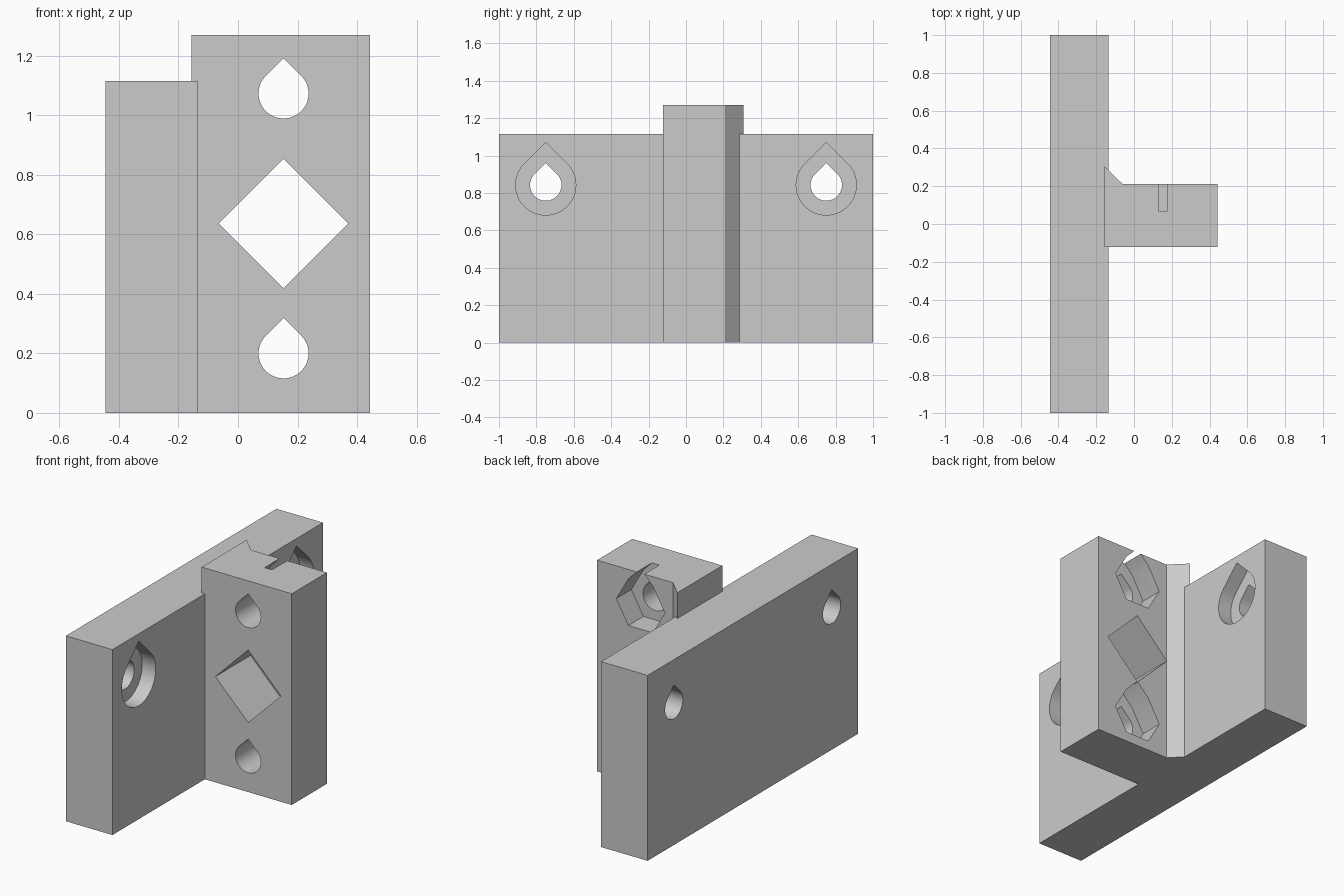
import bpy
import bmesh
from math import sin, cos, radians, sqrt

cube = bpy.data.objects.get("Cube")
if cube:
    bpy.data.objects.remove(cube, do_unlink=True)

grey = bpy.data.materials.new("plain_grey")
grey.use_nodes = True
colour = (0.6, 0.6, 0.6, 1)
grey.diffuse_color = colour
grey.node_tree.nodes["Principled BSDF"].inputs["Base Color"].default_value = colour

PLACE = {
    "x": lambda u, v, w: (w, u, v),
    "y": lambda u, v, w: (u, w, v),
    "z": lambda u, v, w: (u, v, w),
}


def prism(name, profile, axis, start, end):
    """Extrude a 2D profile along an axis."""
    bm = bmesh.new()
    verts = [bm.verts.new(PLACE[axis](u, v, start)) for u, v in profile]
    face = bm.faces.new(verts)
    moved = bmesh.ops.extrude_face_region(bm, geom=[face])["geom"]
    shift = PLACE[axis](0, 0, end - start)
    bmesh.ops.translate(bm, vec=shift, verts=[g for g in moved if isinstance(g, bmesh.types.BMVert)])
    bmesh.ops.recalc_face_normals(bm, faces=bm.faces)
    mesh = bpy.data.meshes.new(name)
    bm.to_mesh(mesh)
    bm.free()
    mesh.materials.append(grey)
    obj = bpy.data.objects.new(name, mesh)
    bpy.context.scene.collection.objects.link(obj)
    return obj


def combine(target, other, operation):
    """Apply a boolean and remove the helper object."""
    other.hide_render = True
    mod = target.modifiers.new(operation.lower(), "BOOLEAN")
    mod.operation = operation
    mod.solver = "EXACT"
    mod.object = other
    bpy.context.view_layer.objects.active = target
    bpy.ops.object.modifier_apply(modifier=mod.name)
    bpy.data.objects.remove(other, do_unlink=True)


def teardrop(cu, cv, r, steps=48):
    """Circle with a 45 degree pointed roof."""
    arc = [radians(135 + 270 * i / steps) for i in range(steps + 1)]
    return [(cu + r * cos(a), cv + r * sin(a)) for a in arc] + [(cu, cv + r * sqrt(2))]


def roofed_hexagon(cu, cv, r):
    """Flat-topped hexagon with a 45 degree pointed roof."""
    arc = [radians(120 + 60 * i) for i in range(6)]
    tip = (cu, cv + r * (sin(radians(60)) + 0.5))
    return [(cu + r * cos(a), cv + r * sin(a)) for a in arc] + [tip]


# Side plate and upright post with a flared rear corner
plate_face = -0.135
bracket = prism("bracket_body", [(-1, 0), (1, 0), (1, 1.115), (-1, 1.115)], "x", -0.445, plate_face)
post_outline = [(-0.157, -0.122), (0.443, -0.122), (0.443, 0.213), (-0.062, 0.213), (-0.157, 0.307)]
combine(bracket, prism("post", post_outline, "z", 0, 1.27), "UNION")

# Counterbored screw holes in the plate
for y in (-0.75, 0.75):
    z = 0.843
    combine(bracket, prism("screw_hole", teardrop(y, z, 0.084), "x", -0.6, 0), "DIFFERENCE")
    combine(bracket, prism("screw_recess", teardrop(y, z, 0.161), "x", plate_face - 0.09, 0), "DIFFERENCE")

# Bolt holes with nut pockets at the back of the post
post_x = 0.153
for z in (0.2, 1.073):
    combine(bracket, prism("bolt_hole", teardrop(post_x, z, 0.084), "y", -0.3, 0.4), "DIFFERENCE")
    combine(bracket, prism("nut_pocket", roofed_hexagon(post_x, z, 0.162), "y", 0.07, 0.4), "DIFFERENCE")

# Diamond rod passage through the middle of the post
h, z = 0.218, 0.636
diamond = [(post_x - h, z), (post_x, z - h), (post_x + h, z), (post_x, z + h)]
combine(bracket, prism("rod_passage", diamond, "y", -0.3, 0.4), "DIFFERENCE")

# Smooth round holes, sharp edges elsewhere
bpy.ops.object.select_all(action="DESELECT")
bracket.select_set(True)
bpy.context.view_layer.objects.active = bracket
bpy.ops.object.shade_smooth_by_angle(angle=radians(30))
